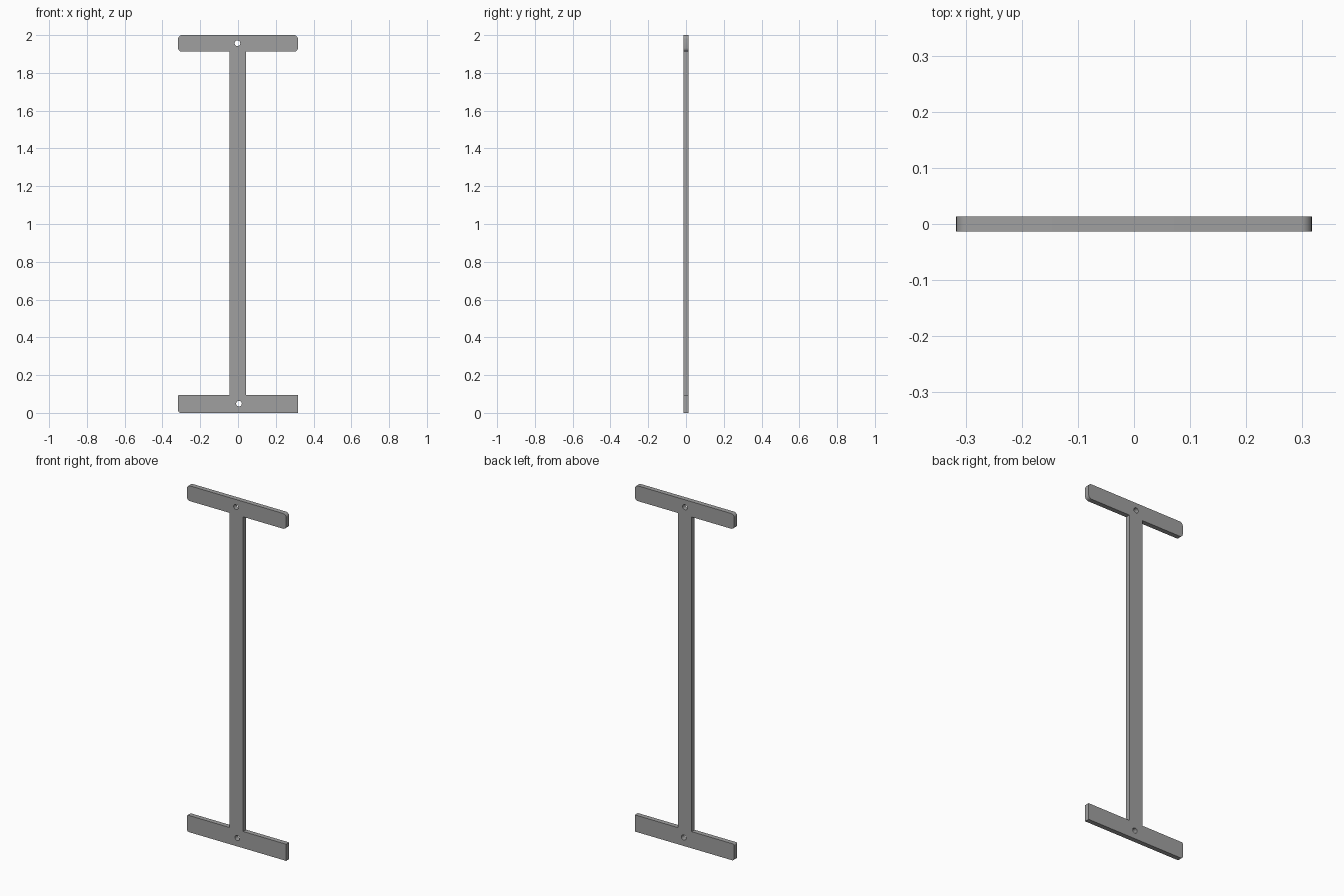
import bpy
from math import cos, sin, pi
from mathutils import Vector

cube = bpy.data.objects.get("Cube")
if cube:
    bpy.data.objects.remove(cube, do_unlink=True)

HALF_WIDTH = 0.317
HALF_THICK = 0.0138
WEB_LEFT, WEB_RIGHT = -0.046, 0.043
LOW_TOP, HIGH_BOTTOM = 0.096, 1.912

# Flat grey metal
metal = bpy.data.materials.new("grey metal")
metal.use_nodes = True
grey = (0.35, 0.35, 0.35, 1)
metal.diffuse_color = grey
metal.node_tree.nodes["Principled BSDF"].inputs["Base Color"].default_value = grey


def rounded(corners, steps=5):
    """Outline through (x, z, radius) corners, rounding the right-angled ones."""
    points = []
    for i, (x, z, r) in enumerate(corners):
        p = Vector((x, z))
        if not r:
            points.append(p)
            continue
        before = (Vector(corners[i - 1][:2]) - p).normalized() * r
        after = (Vector(corners[(i + 1) % len(corners)][:2]) - p).normalized() * r
        centre = p + before + after
        for k in range(steps + 1):
            a = k / steps * pi / 2
            points.append(centre - after * cos(a) - before * sin(a))
    return points


def circle(x, z, radius, sides=20):
    return [Vector((x + radius * cos(2 * pi * k / sides),
                    z + radius * sin(2 * pi * k / sides))) for k in range(sides)]


# Plate outline: two cross bars joined by a long upright
w = HALF_WIDTH
outline = rounded([
    (-w, 0, 0.014), (w, 0, 0), (w, LOW_TOP, 0), (WEB_RIGHT, LOW_TOP, 0),
    (WEB_RIGHT, HIGH_BOTTOM, 0), (w, HIGH_BOTTOM, 0.02), (w, 2, 0.02),
    (-w, 2, 0.02), (-w, HIGH_BOTTOM, 0.02), (WEB_LEFT, HIGH_BOTTOM, 0),
    (WEB_LEFT, LOW_TOP, 0), (-w, LOW_TOP, 0.008),
])
# Screw holes near both ends
holes = [circle(-0.003, 1.957, 0.015), circle(0.005, 0.049, 0.015)]

# Filled flat curve with thickness, stood upright
curve = bpy.data.curves.new("mounting_plate", "CURVE")
curve.dimensions = "2D"
curve.fill_mode = "BOTH"
curve.extrude = HALF_THICK
for loop in [outline] + holes:
    spline = curve.splines.new("POLY")
    spline.points.add(len(loop) - 1)
    for point, p in zip(spline.points, loop):
        point.co = (p.x, p.y, 0, 1)
    spline.use_cyclic_u = True
curve.materials.append(metal)

plate = bpy.data.objects.new("mounting_plate", curve)
plate.rotation_euler.x = pi / 2
bpy.context.collection.objects.link(plate)

bpy.ops.object.select_all(action="DESELECT")
plate.select_set(True)
bpy.context.view_layer.objects.active = plate
bpy.ops.object.convert(target="MESH")
bpy.ops.object.transform_apply(location=False, rotation=True, scale=False)

# Weld the caps to the walls and shade the rounded corners
bpy.ops.object.mode_set(mode="EDIT")
bpy.ops.mesh.select_all(action="SELECT")
bpy.ops.mesh.remove_doubles(threshold=0.0001)
bpy.ops.mesh.normals_make_consistent(inside=False)
bpy.ops.object.mode_set(mode="OBJECT")
bpy.ops.object.shade_smooth_by_angle(angle=pi / 6)
